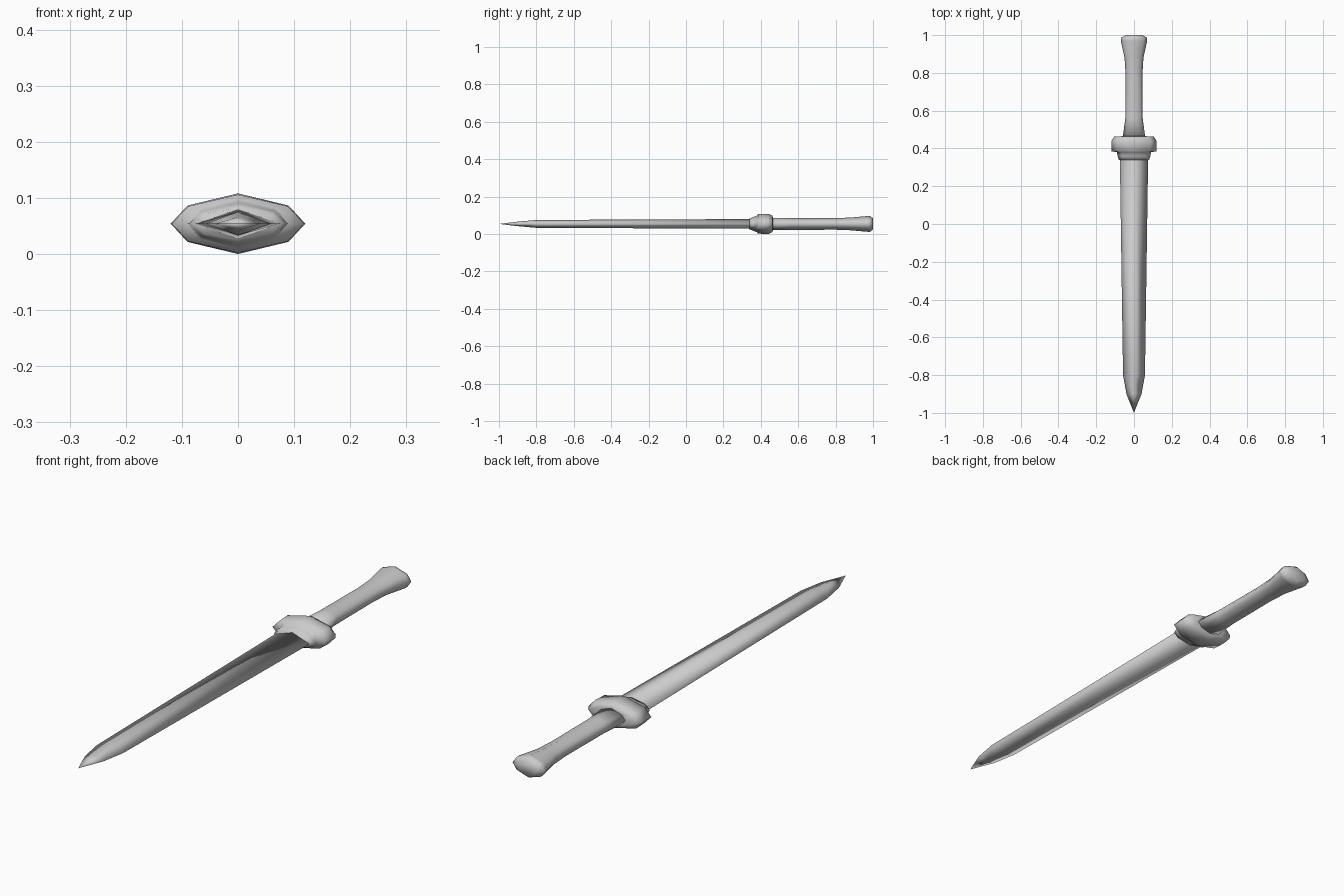
import bpy, bmesh

old = bpy.data.objects.get("Cube")
if old:
    bpy.data.objects.remove(old, do_unlink=True)

MID = 0.054  # height of the sword's long axis

steel = bpy.data.materials.new("plain_grey")
steel.use_nodes = True
GREY = (0.6, 0.6, 0.6, 1)
steel.diffuse_color = GREY
steel.node_tree.nodes["Principled BSDF"].inputs["Base Color"].default_value = GREY

# Unit cross-sections (x, z), quarter outline mirrored round
DIAMOND = [(1, 0), (0, 1), (-1, 0), (0, -1)]
OCTAGON = [(1, 0), (0.75, 0.6), (0, 1), (-0.75, 0.6),
           (-1, 0), (-0.75, -0.6), (0, -1), (0.75, -0.6)]


def loft(name, section, stations, angle):
    """Skin a section through stations of (y, half width, half height)."""
    bm = bmesh.new()
    rings = [[bm.verts.new((x * w, y, MID + z * h)) for x, z in section]
             for y, w, h in stations]
    n = len(section)
    for a, b in zip(rings, rings[1:]):
        for i in range(n):
            j = (i + 1) % n
            bm.faces.new((a[i], a[j], b[j], b[i]))
    bm.faces.new(rings[0])
    bm.faces.new(rings[-1])
    bmesh.ops.remove_doubles(bm, verts=bm.verts, dist=0.0005)
    bmesh.ops.recalc_face_normals(bm, faces=bm.faces)
    mesh = bpy.data.meshes.new(name)
    bm.to_mesh(mesh)
    bm.free()
    mesh.materials.append(steel)
    obj = bpy.data.objects.new(name, mesh)
    bpy.context.collection.objects.link(obj)
    bpy.ops.object.select_all(action="DESELECT")
    obj.select_set(True)
    bpy.context.view_layer.objects.active = obj
    bpy.ops.object.shade_smooth_by_angle(angle=angle)
    return obj


# Blade: diamond section narrowing to a point
loft("blade", DIAMOND, [(-1, 0.0001, 0.0001), (-0.9, 0.04, 0.012), (-0.8, 0.058, 0.021),
                        (0.36, 0.075, 0.026)], 3.1)

# Guard: collar at the blade, then a wide block
loft("guard", OCTAGON, [(0.34, 0.08, 0.029), (0.36, 0.087, 0.037), (0.38, 0.09, 0.045),
                        (0.385, 0.118, 0.052), (0.44, 0.12, 0.054), (0.462, 0.105, 0.044),
                        (0.465, 0.06, 0.032)], 3.1)

# Grip: waisted handle with a flared pommel end
loft("grip", OCTAGON, [(0.455, 0.06, 0.032), (0.56, 0.046, 0.032), (0.8, 0.045, 0.031),
                       (0.88, 0.05, 0.034), (0.97, 0.07, 0.042), (0.985, 0.07, 0.042),
                       (1.0, 0.045, 0.03)], 3.1)
